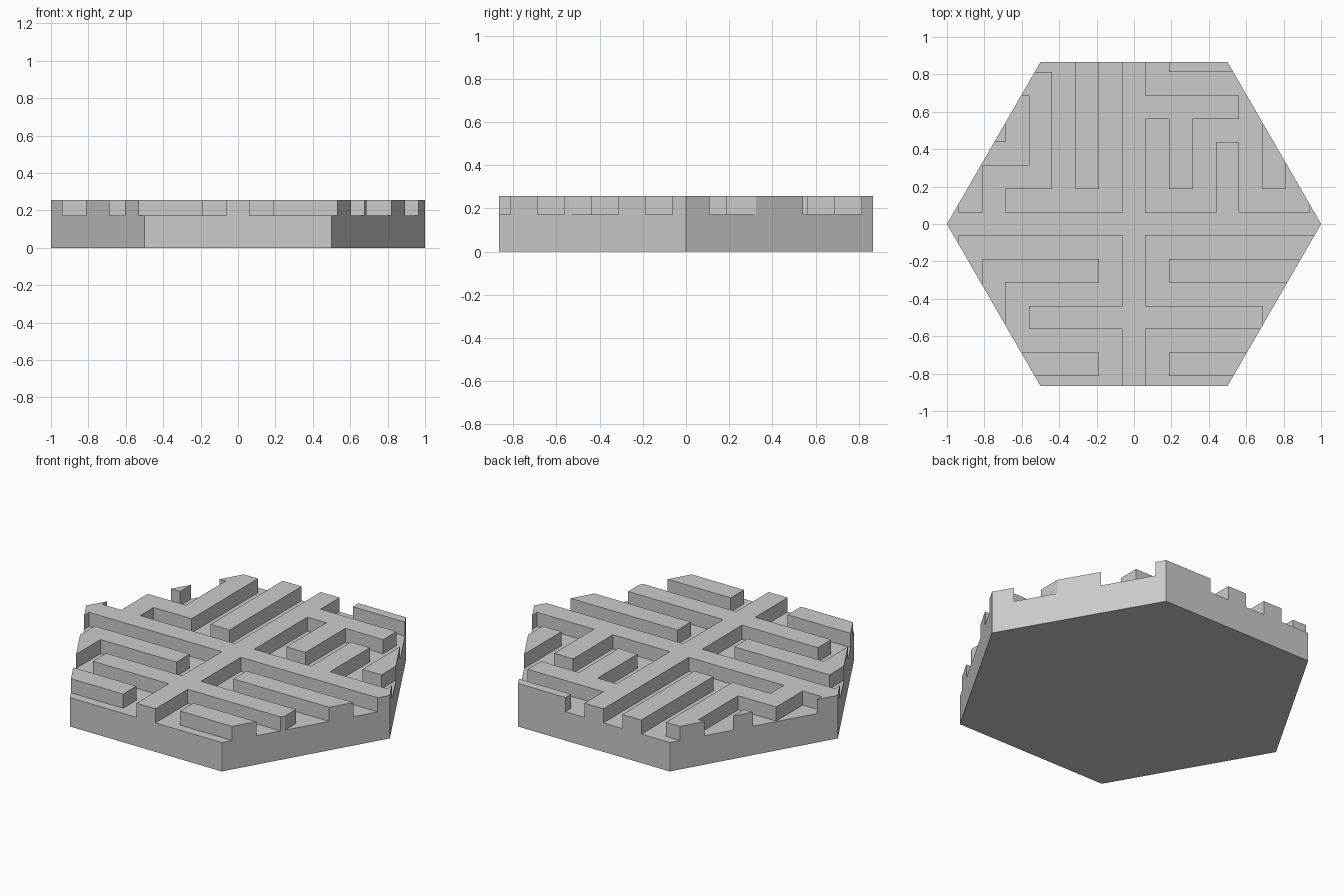
import bpy, bmesh
from math import cos, sin, radians, floor

if "Cube" in bpy.data.objects:
    bpy.data.objects.remove(bpy.data.objects["Cube"])

BASE, TOP = 0.172, 0.256
CELL = 0.125          # maze cell; cell n spans (n-0.5)*CELL .. (n+0.5)*CELL

# raised walls as cell ranges: (column from, column to, row from, row to)
walls = [
    (-9, 9, 0, 0), (0, 0, -9, 9), (-8, -8, -1, 1), (8, 8, 1, 1),       # central cross
    (-4, -1, -4, -4), (-6, -2, -2, -2), (-6, -6, -4, -2), (-6, -2, -6, -6),  # front left
    (1, 5, -4, -4), (2, 9, -2, -2), (2, 9, -6, -6),                    # front right
    (-2, -2, 2, 9), (-4, -4, 2, 6), (-6, -4, 6, 6), (-6, -4, 2, 2),    # back left
    (-6, -6, 1, 2), (-7, -6, 4, 5),
    (1, 4, 5, 5), (2, 2, 2, 5), (4, 4, 1, 3), (6, 6, 2, 5), (2, 6, 7, 7),  # back right
]


def is_wall(p):
    i, j = floor(p.x / CELL + 0.5), floor(p.y / CELL + 0.5)
    return any(a <= i <= b and c <= j <= d for a, b, c, d in walls)


def up_faces(bm):
    bm.normal_update()
    return [f for f in bm.faces if f.normal.z > 0.9]


# hexagonal slab
bm = bmesh.new()
ring = [bm.verts.new((cos(radians(60 * k)), sin(radians(60 * k)), 0)) for k in range(6)]
bottom = bm.faces.new(reversed(ring))
ext = bmesh.ops.extrude_face_region(bm, geom=[bottom], use_keep_orig=True)
bmesh.ops.translate(bm, vec=(0, 0, BASE), verts=[g for g in ext["geom"] if isinstance(g, bmesh.types.BMVert)])
bmesh.ops.recalc_face_normals(bm, faces=bm.faces)

# score the top face along the maze grid
for axis in ((1, 0, 0), (0, 1, 0)):
    for n in range(-8, 8):
        faces = up_faces(bm)
        geom = set(faces)
        for f in faces:
            geom.update(f.verts, f.edges)
        bmesh.ops.bisect_plane(bm, geom=list(geom), dist=1e-5, plane_no=axis,
                               plane_co=[a * (n + 0.5) * CELL for a in axis])

# raise the maze walls
raised = [f for f in up_faces(bm) if is_wall(f.calc_center_median())]
ext = bmesh.ops.extrude_face_region(bm, geom=raised)
bmesh.ops.translate(bm, vec=(0, 0, TOP - BASE), verts=[g for g in ext["geom"] if isinstance(g, bmesh.types.BMVert)])
leftover = [f for f in raised if f.is_valid]
if leftover:
    bmesh.ops.delete(bm, geom=leftover, context='FACES')

# merge flat areas
bmesh.ops.recalc_face_normals(bm, faces=bm.faces)
bmesh.ops.dissolve_limit(bm, angle_limit=radians(1), verts=bm.verts, edges=bm.edges)

mesh = bpy.data.meshes.new("hexagonal_maze_tile")
bm.to_mesh(mesh)
bm.free()
tile = bpy.data.objects.new("hexagonal_maze_tile", mesh)
bpy.context.collection.objects.link(tile)
